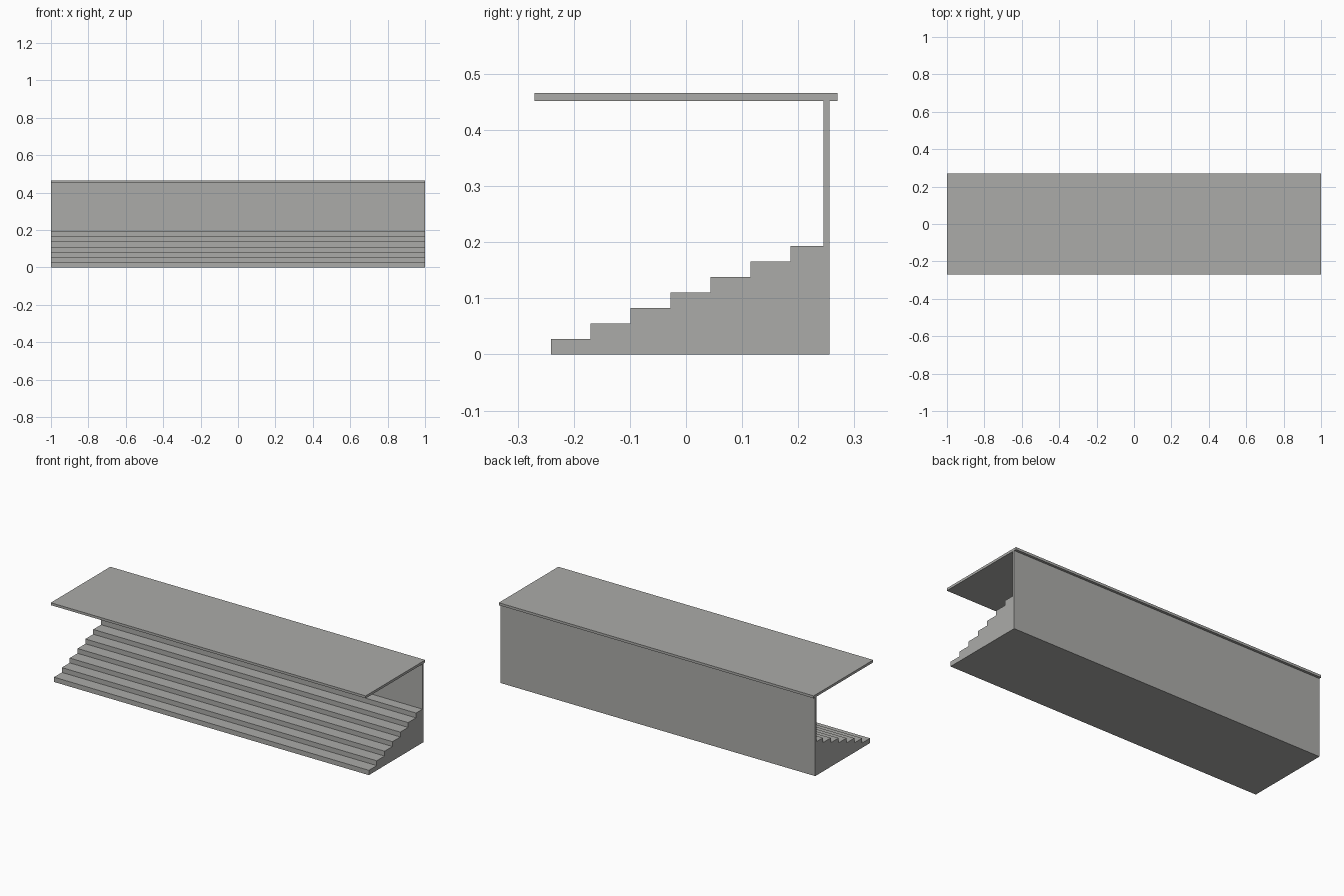
import bpy
import bmesh

if "Cube" in bpy.data.objects:
    bpy.data.objects.remove(bpy.data.objects["Cube"])

HALF_LENGTH = 1.0
STEPS = 7
RISE = 0.0276
RUN = 0.0712
FRONT = -0.241
WALL_FRONT, WALL_BACK = 0.245, 0.256
ROOF_BOTTOM, ROOF_TOP = 0.452, 0.466

concrete = bpy.data.materials.new("concrete_grey")
concrete.diffuse_color = (0.41, 0.41, 0.395, 1.0)
concrete.use_nodes = True
concrete.node_tree.nodes["Principled BSDF"].inputs["Base Color"].default_value = concrete.diffuse_color


def extrude_profile(name, profile):
    """Sweep a closed (y, z) outline along the full length in x."""
    bm = bmesh.new()
    face = bm.faces.new([bm.verts.new((-HALF_LENGTH, y, z)) for y, z in profile])
    swept = bmesh.ops.extrude_face_region(bm, geom=[face])
    verts = [v for v in swept["geom"] if isinstance(v, bmesh.types.BMVert)]
    bmesh.ops.translate(bm, verts=verts, vec=(2 * HALF_LENGTH, 0, 0))
    bmesh.ops.recalc_face_normals(bm, faces=bm.faces)
    mesh = bpy.data.meshes.new(name)
    bm.to_mesh(mesh)
    bm.free()
    mesh.materials.append(concrete)
    obj = bpy.data.objects.new(name, mesh)
    bpy.context.collection.objects.link(obj)
    return obj


# Stepped seating rising into the back wall, as one solid section
section = [(FRONT, 0.0)]
for i in range(STEPS):
    tread_back = FRONT + (i + 1) * RUN if i < STEPS - 1 else WALL_FRONT
    section += [(FRONT + i * RUN, (i + 1) * RISE), (tread_back, (i + 1) * RISE)]
section += [(WALL_FRONT, ROOF_BOTTOM), (WALL_BACK, ROOF_BOTTOM), (WALL_BACK, 0.0)]
extrude_profile("seating_steps_and_back_wall", section)

# Flat cantilevered roof slab
extrude_profile("roof", [(-0.27, ROOF_BOTTOM), (-0.27, ROOF_TOP),
                         (0.27, ROOF_TOP), (0.27, ROOF_BOTTOM)])
